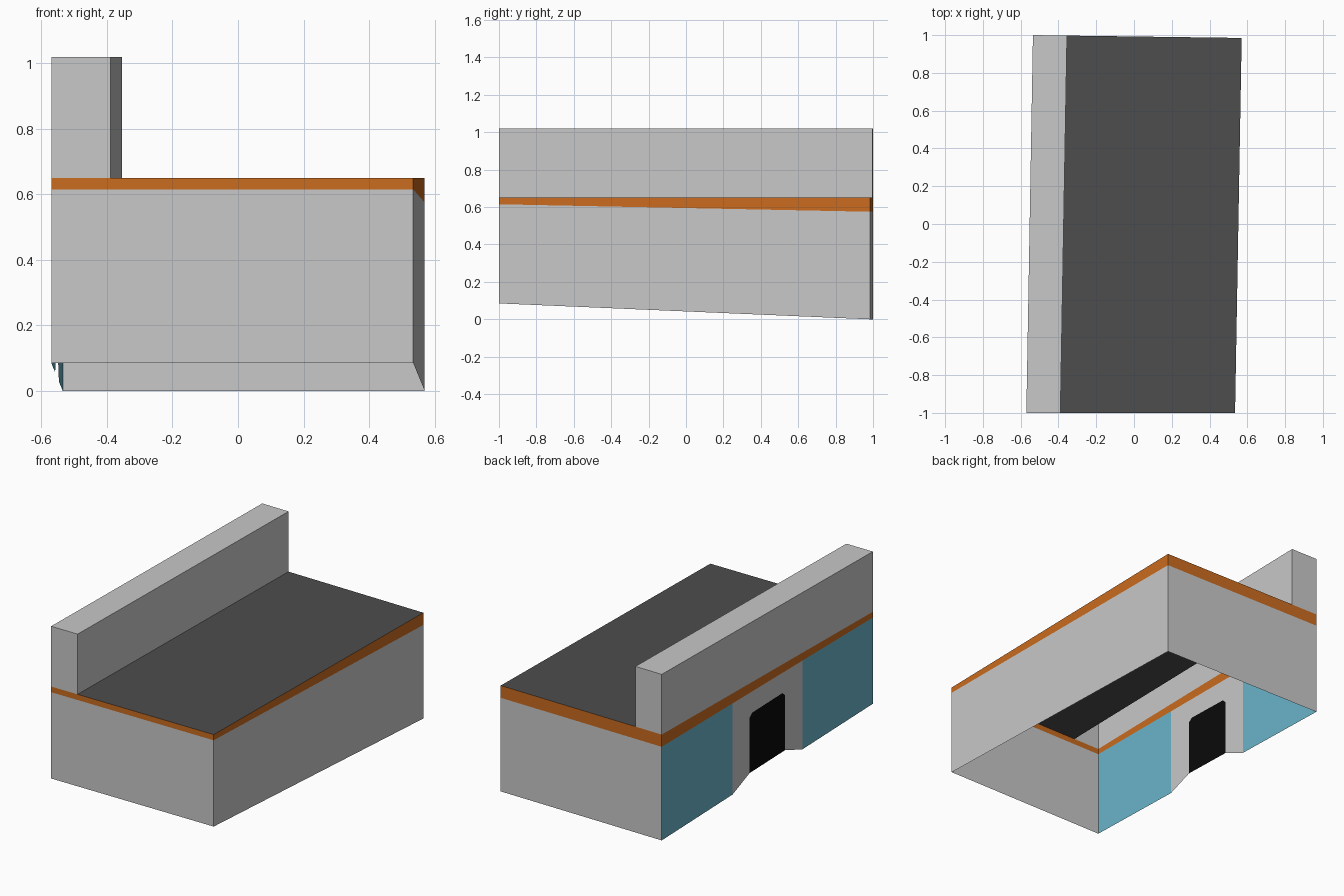
import bpy
from mathutils import Vector

if "Cube" in bpy.data.objects:
    bpy.data.objects.remove(bpy.data.objects["Cube"])


def material(name, rgb):
    m = bpy.data.materials.new(name)
    m.diffuse_color = (*rgb, 1)
    m.use_nodes = True
    m.node_tree.nodes["Principled BSDF"].inputs["Base Color"].default_value = m.diffuse_color
    return m


GREY = material("light_grey", (0.58, 0.58, 0.58))
DARK = material("dark_roof", (0.075, 0.075, 0.075))
ORANGE = material("orange", (0.59, 0.15, 0.014))
TEAL = material("teal", (0.145, 0.46, 0.60))
BLACK = material("black", (0.003, 0.003, 0.003))

# Footprint corners of the slightly turned building
FL, FR = Vector((-0.57, -1)), Vector((0.535, -1))
BR, BL = Vector((0.57, 0.985)), Vector((-0.535, 1))
ROOF, TOP = 0.65, 1.02
DEPTH = 0.163  # block width as a share of the building width


def ground(p):      # sloping foot of the walls
    return 0.085 if p is FL or p is FR else 0.0


def band_z(p):      # lower edge of the orange band
    return 0.615 if p is FL or p is FR else 0.575


def at(p, z):
    return (p.x, p.y, z)


def shell(name, faces, mat):
    """Thin surface made of polygons, each a list of points."""
    verts, polys = [], []
    for f in faces:
        polys.append(range(len(verts), len(verts) + len(f)))
        verts += f
    me = bpy.data.meshes.new(name)
    me.from_pydata(verts, [], [list(p) for p in polys])
    me.materials.append(mat)
    ob = bpy.data.objects.new(name, me)
    bpy.context.collection.objects.link(ob)


def wall(a, b, lo, hi):
    return [at(a, lo(a)), at(b, lo(b)), at(b, hi(b)), at(a, hi(a))]


def roof_z(p):
    return ROOF


# Plain walls and the orange band around the top
sides = [(FL, FR), (FR, BR), (BR, BL), (BL, FL)]
for name, (a, b) in zip(("front_wall", "right_wall", "back_wall"), sides):
    shell(name, [wall(a, b, ground, band_z)], GREY)
shell("roof_band", [wall(a, b, band_z, roof_z) for a, b in sides], ORANGE)


# Left wall with entrance: t runs from back to front, h is height over the slope
def left(t, h=0.0):
    return at(BL.lerp(FL, t), 0.085 * t + h)


def left_top(t):
    return at(BL.lerp(FL, t), 0.575 + 0.04 * t)


T1, T2, D1, D2 = 0.336, 0.666, 0.416, 0.584
SILL, HEAD, CUT, DROP = 0.064, 0.425, 0.013, 0.022
shell("glass_panels", [[left(a), left(b), left_top(b), left_top(a)]
                       for a, b in ((0, T1), (T2, 1))], TEAL)
shell("entrance_door", [[left(D1, SILL), left(D2, SILL), left(D2, HEAD - DROP),
                         left(D2 - CUT, HEAD), left(D1 + CUT, HEAD),
                         left(D1, HEAD - DROP)]], BLACK)
shell("entrance_surround", [
    [left(T1), left(D1, SILL), left(D1, HEAD - DROP), left_top(D1), left_top(T1)],
    [left(D2, SILL), left(T2), left_top(T2), left_top(D2), left(D2, HEAD - DROP)],
    [left(D1, HEAD - DROP), left(D1 + CUT, HEAD), left(D2 - CUT, HEAD),
     left(D2, HEAD - DROP), left_top(D2), left_top(D1)]], GREY)

# Flat roof and the raised block along the left edge
IF, IB = FL.lerp(FR, DEPTH), BL.lerp(BR, DEPTH)
shell("flat_roof", [[at(p, ROOF) for p in (IF, FR, BR, IB)]], DARK)
ring = [FL, IF, IB, BL]
block = [wall(p, ring[(i + 1) % 4], roof_z, lambda q: TOP) for i, p in enumerate(ring)]
shell("raised_block", block + [[at(p, TOP) for p in ring]], GREY)
